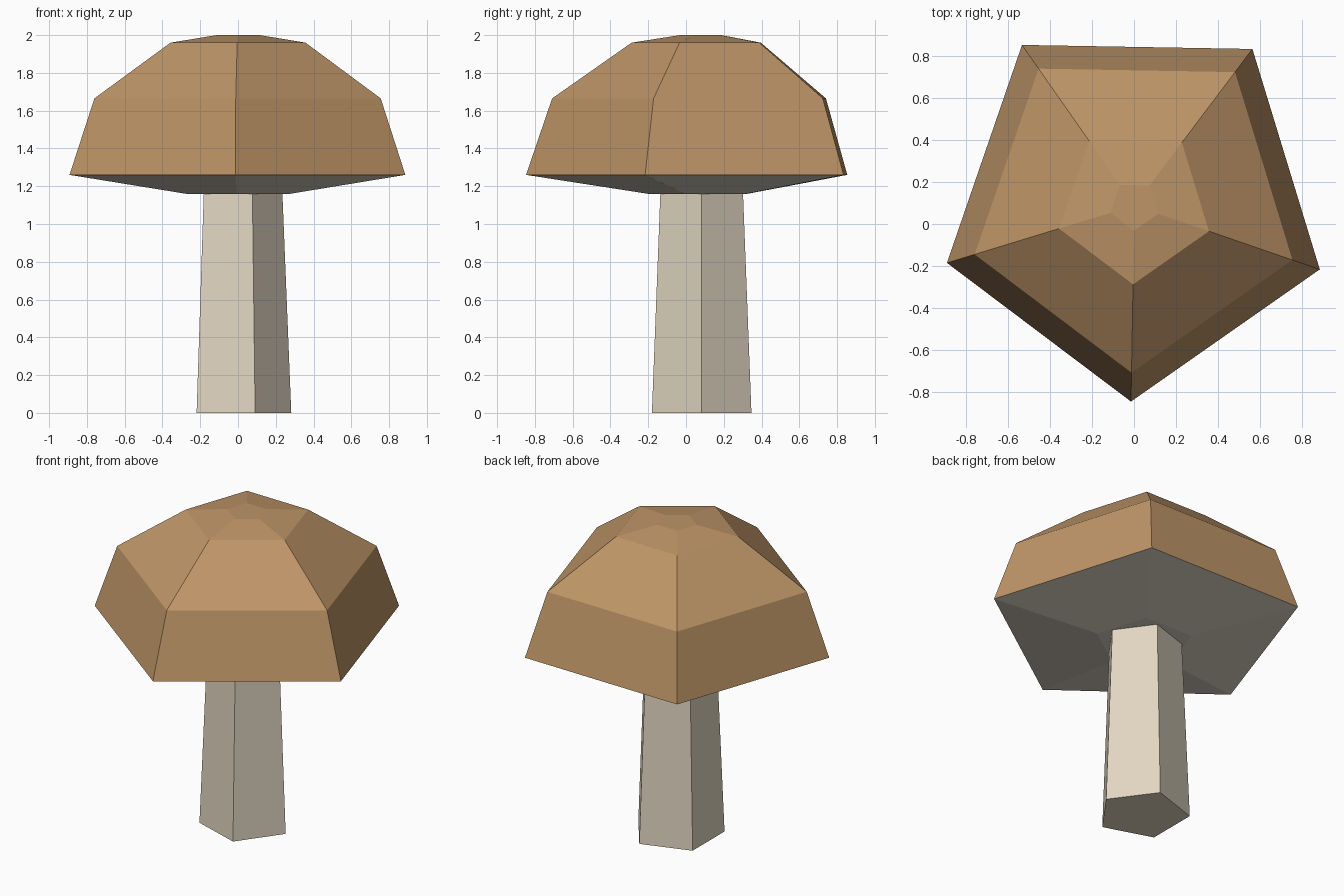
import bpy, bmesh, math

if "Cube" in bpy.data.objects:
    bpy.data.objects.remove(bpy.data.objects["Cube"])


def material(name, rgb):
    m = bpy.data.materials.new(name)
    m.diffuse_color = (*rgb, 1.0)
    m.use_nodes = True
    m.node_tree.nodes["Principled BSDF"].inputs["Base Color"].default_value = m.diffuse_color
    return m


def ring_solid(name, rings, centre, angle, mats, sides=5):
    """Closed solid lofted through regular polygons given as (radius, z), bottom to top."""
    bm = bmesh.new()
    loops = []
    for r, z in rings:
        loop = []
        for k in range(sides):
            a = math.radians(angle) + 2 * math.pi * k / sides
            loop.append(bm.verts.new((centre[0] + r * math.cos(a),
                                      centre[1] + r * math.sin(a), z)))
        loops.append(loop)
    bm.faces.new(loops[0][::-1])
    bm.faces.new(loops[-1])
    for lo, hi in zip(loops, loops[1:]):
        for k in range(sides):
            n = (k + 1) % sides
            bm.faces.new((lo[k], lo[n], hi[n], hi[k]))
    bm.normal_update()
    # Faces looking down take the last material
    for f in bm.faces:
        f.material_index = len(mats) - 1 if f.normal.z < -0.5 else 0
    mesh = bpy.data.meshes.new(name)
    bm.to_mesh(mesh)
    bm.free()
    for m in mats:
        mesh.materials.append(m)
    ob = bpy.data.objects.new(name, mesh)
    bpy.context.collection.objects.link(ob)
    return ob


brown = material("cap brown", (0.515, 0.30, 0.136))
pale_grey = material("gill pale grey", (0.70, 0.64, 0.54))
cream = material("stem cream", (0.753, 0.672, 0.533))

# Five-sided domed cap with a shallow pale underside
ring_solid("mushroom_cap",
           [(0.29, 1.16), (0.935, 1.26), (0.797, 1.665), (0.376, 1.96), (0.12, 2.0)],
           (0.002, 0.088), -91, [brown, pale_grey])

# Tapered five-sided stem, just meeting the cap
ring_solid("mushroom_stem", [(0.277, 0.0), (0.23, 1.165)],
           (0.005, 0.083), 0, [cream])
